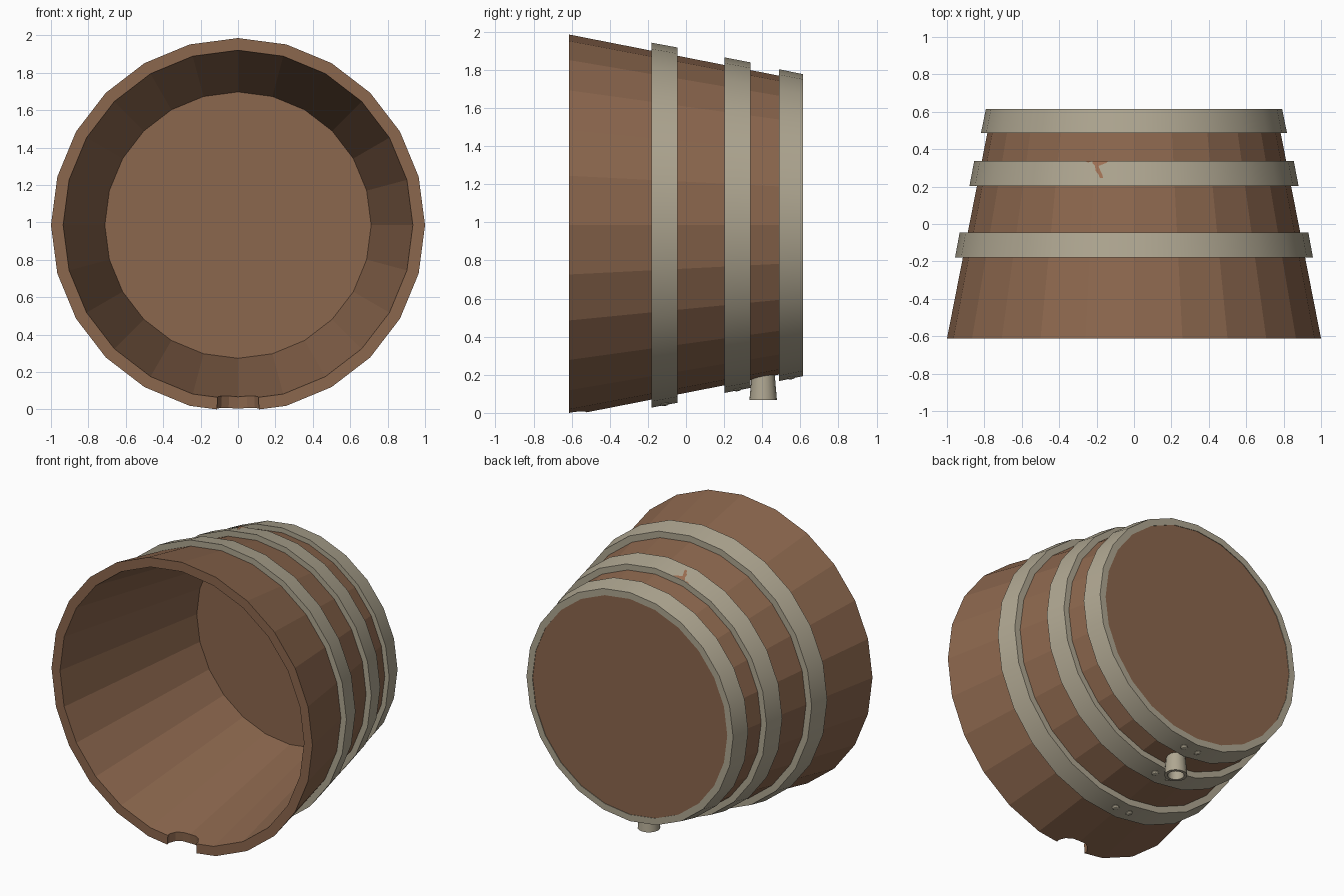
import bpy, bmesh, math
from mathutils import Vector, Matrix

if "Cube" in bpy.data.objects:
    bpy.data.objects.remove(bpy.data.objects["Cube"])

CZ, N = 0.985, 24          # axis height, number of staves


def mat(name, rgb):
    m = bpy.data.materials.new(name)
    m.diffuse_color = (*rgb, 1)
    m.use_nodes = True
    m.node_tree.nodes["Principled BSDF"].inputs["Base Color"].default_value = m.diffuse_color
    return m


WOOD = mat("brown wood", (0.26, 0.135, 0.075))
METAL = mat("dull grey metal", (0.43, 0.385, 0.285))
CRACK = mat("exposed wood", (0.36, 0.17, 0.09))


def make(name, bm, material, smooth=False):
    bmesh.ops.recalc_face_normals(bm, faces=bm.faces)
    me = bpy.data.meshes.new(name)
    bm.to_mesh(me)
    bm.free()
    ob = bpy.data.objects.new(name, me)
    bpy.context.collection.objects.link(ob)
    me.materials.append(material)
    if smooth:
        bpy.ops.object.select_all(action='DESELECT')
        ob.select_set(True)
        bpy.context.view_layer.objects.active = ob
        bpy.ops.object.shade_smooth_by_angle(angle=math.radians(35))
    return ob


def lathe(profile, n, closed):
    """Spin (height, radius) points round z; closed joins last ring to first,
    otherwise both ends are capped."""
    bm = bmesh.new()
    rings = [[bm.verts.new((r * math.sin(2 * math.pi * i / n),
                            r * math.cos(2 * math.pi * i / n), h))
              for i in range(n)] for h, r in profile]
    pairs = list(zip(rings, rings[1:]))
    if closed:
        pairs.append((rings[-1], rings[0]))
    else:
        bm.faces.new(rings[0])
        bm.faces.new(rings[-1])
    for a, b in pairs:
        for i in range(n):
            j = (i + 1) % n
            bm.faces.new((a[i], a[j], b[j], b[i]))
    return bm


# lathe axis z -> world y, with a corner at the top
TO_Y = Matrix.Translation((0, 0, CZ)) @ Matrix(
    ((1, 0, 0, 0), (0, 0, 1, 0), (0, 1, 0, 0), (0, 0, 0, 1)))

# tapered bucket with open front and solid back
bm = lathe([(0.565, 0.712), (-0.613, 0.935), (-0.613, 1.0), (0.61, 0.76)], N, False)
bm.transform(TO_Y)
bucket = make("bucket", bm, WOOD)

# rounded notch broken out of the lower front rim
bm = lathe([(-0.2, 0.13), (0.22, 0.10)], 14, False)
bm.transform(Matrix.Translation((0, -0.613, 0)) @ Matrix.Diagonal((1, 0.8, 1, 1)))
cutter = make("notch_cutter", bm, WOOD)
cutter.hide_render = True
mod = bucket.modifiers.new("notch", 'BOOLEAN')
mod.operation, mod.solver, mod.object = 'DIFFERENCE', 'EXACT', cutter
bpy.context.view_layer.objects.active = bucket
bpy.ops.object.modifier_apply(modifier=mod.name)
bpy.data.objects.remove(cutter)

# three metal hoops, each with a pair of rivets underneath
HOOPS = {"front": (-0.18, 0.957, -0.045, 0.932),
         "middle": (0.203, 0.88, 0.338, 0.854),
         "back": (0.487, 0.818, 0.615, 0.792)}
for name, (y0, r0, y1, r1) in HOOPS.items():
    bm = lathe([(y0, r0), (y1, r1), (y1, r1 - 0.045), (y0, r0 - 0.045)], N, True)
    bm.transform(TO_Y)
    make(name + "_hoop", bm, METAL, True)
    for side in (-1, 1):
        x = side * 0.055
        r = (r0 + r1) / 2
        z = CZ - r + abs(x) * math.tan(math.radians(7.5))
        bm = lathe([(-0.02, 0.023), (0.004, 0.023), (0.010, 0.013)], 8, False)
        rot = Vector((x * 0.13 / 0.055, -0.19, -1)).to_track_quat('Z', 'Y').to_matrix().to_4x4()
        rot = Vector((side * 0.13, 0.19, -1)).to_track_quat('Z', 'Y').to_matrix().to_4x4()
        bm.transform(Matrix.Translation((x, (y0 + y1) / 2, z)) @ rot)
        make(f"{name}_rivet_{'left' if side < 0 else 'right'}", bm, METAL)

# hollow spout under the back
bm = lathe([(0.23, 0.058), (0.068, 0.072), (0.068, 0.052), (0.16, 0.046)], 16, False)
bm.transform(Matrix.Translation((0, 0.405, 0)))
make("spout", bm, METAL, True)

# crack on top of the middle hoop, as a thin plate following its facets
y0, r0, y1, r1 = HOOPS["middle"]


def on_hoop(x, y):
    r = r0 + (r1 - r0) * (y - y0) / (y1 - y0)
    s, c = r * math.sin(math.radians(15)), r * math.cos(math.radians(15))
    if abs(x) <= s:
        z = r - (r - c) * abs(x) / s
    else:
        z = c - (abs(x) - s) * math.tan(math.radians(22.5))
    return (x, y, CZ + z + 0.004)


bm = bmesh.new()
rows = [(0.338, -0.222, -0.135), (0.326, -0.222, -0.15), (0.310, -0.208, -0.19),
        (0.285, -0.206, -0.18), (0.265, -0.19, -0.17), (0.246, -0.182, -0.165)]
strip = [[bm.verts.new(on_hoop(x, y)) for x in (xl, xr)] for y, xl, xr in rows]
for a, b in zip(strip, strip[1:]):
    bm.faces.new((a[0], b[0], b[1], a[1]))
bm.faces.new([bm.verts.new(on_hoop(x, y)) for x, y in
              ((-0.263, 0.338), (-0.245, 0.328), (-0.222, 0.338))])
make("hoop_crack", bm, CRACK)
